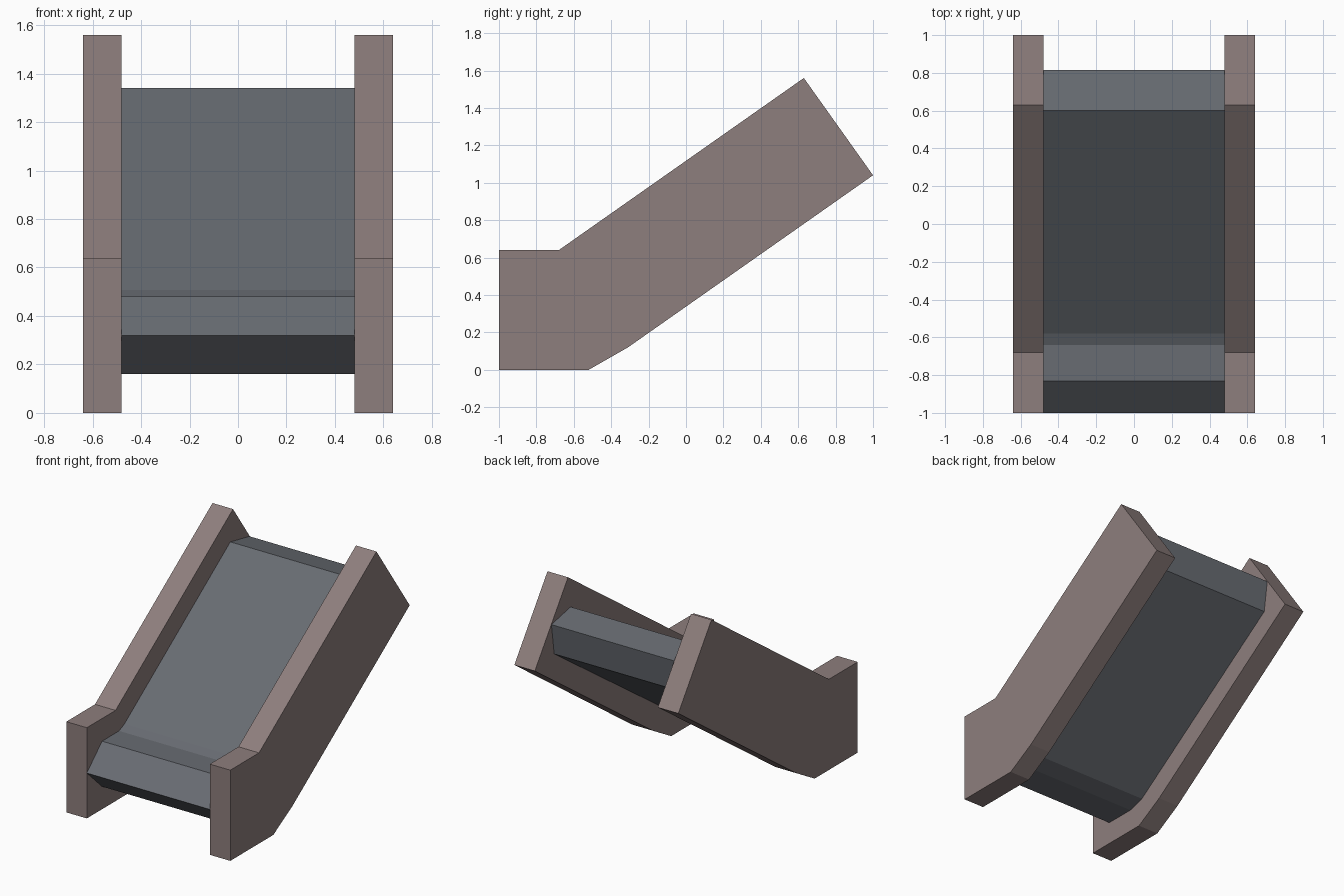
import bpy

if "Cube" in bpy.data.objects:
    bpy.data.objects.remove(bpy.data.objects["Cube"])


def material(name, rgb):
    m = bpy.data.materials.new(name)
    m.diffuse_color = (*rgb, 1)
    m.use_nodes = True
    m.node_tree.nodes["Principled BSDF"].inputs["Base Color"].default_value = m.diffuse_color
    return m


def extrude_profile(name, profile, x0, x1, mat):
    """Solid made by sweeping a (y, z) outline from x0 to x1."""
    n = len(profile)
    verts = [(x, y, z) for x in (x0, x1) for y, z in profile]
    faces = [tuple(reversed(range(n))), tuple(range(n, 2 * n))]
    faces += [(i, (i + 1) % n, n + (i + 1) % n, n + i) for i in range(n)]
    mesh = bpy.data.meshes.new(name)
    mesh.from_pydata(verts, [], faces)
    mesh.materials.append(mat)
    obj = bpy.data.objects.new(name, mesh)
    bpy.context.collection.objects.link(obj)
    return obj


frame_brown = material("dusty brown frame", (0.27, 0.21, 0.205))
belt_grey = material("slate grey belt", (0.138, 0.149, 0.168))

# Side panels, outline counter-clockwise seen from the right
panel = [(-1, 0), (-0.52, 0), (-0.31, 0.12), (1, 1.04),
         (0.63, 1.56), (-0.68, 0.64), (-1, 0.64)]
extrude_profile("right_side_panel", panel, 0.48, 0.64, frame_brown)
extrude_profile("left_side_panel", panel, -0.64, -0.48, frame_brown)

# Belt: pointed ends, short level run, then the incline
belt = [(-1, 0.32), (-0.83, 0.16), (-0.61, 0.16), (-0.49, 0.195),
        (0.784, 1.078), (0.815, 1.297), (0.6, 1.34),
        (-0.58, 0.507), (-0.64, 0.48), (-0.83, 0.48)]
extrude_profile("conveyor_belt", belt, -0.48, 0.48, belt_grey)
